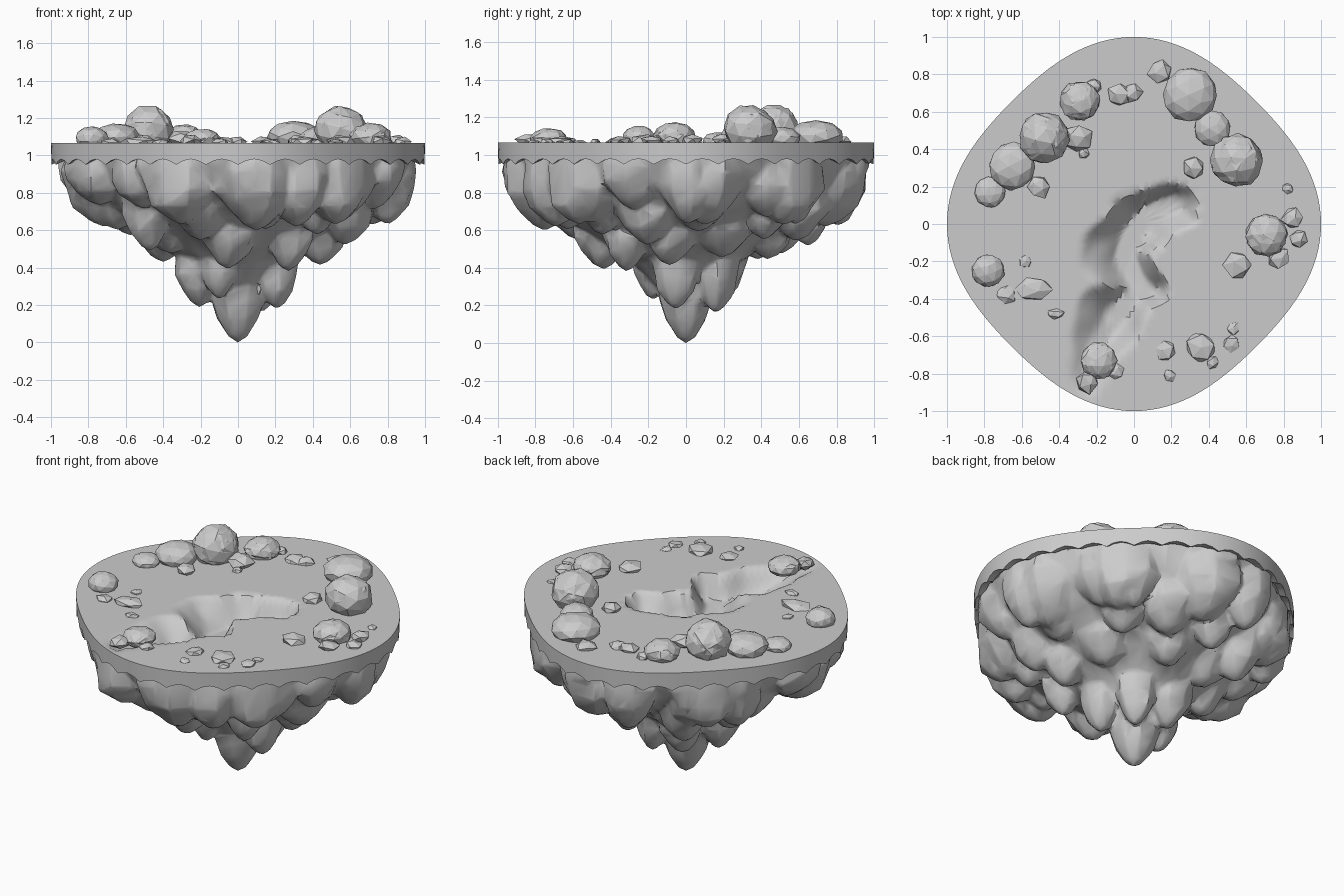
import bpy, bmesh, math, random
from mathutils import Vector, Matrix, noise

if "Cube" in bpy.data.objects:
    bpy.data.objects.remove(bpy.data.objects["Cube"])

random.seed(4)
TAU = 2 * math.pi


def outline(a):
    """Rounded-diamond plan radius at angle a."""
    return 0.96 + 0.037 * math.cos(4 * a)


def finish(bm, name, smooth=None):
    me = bpy.data.meshes.new(name)
    bmesh.ops.recalc_face_normals(bm, faces=bm.faces)
    bm.to_mesh(me)
    bm.free()
    ob = bpy.data.objects.new(name, me)
    bpy.context.collection.objects.link(ob)
    if smooth:
        bpy.ops.object.select_all(action='DESELECT')
        ob.select_set(True)
        bpy.context.view_layer.objects.active = ob
        bpy.ops.object.shade_smooth_by_angle(angle=math.radians(smooth))
    return ob


def bridge(bm, lo, hi):
    n = len(lo)
    for i in range(n):
        bm.faces.new((lo[i], lo[(i + 1) % n], hi[(i + 1) % n], hi[i]))


def lathe(bm, rows, n, fn):
    """Closed solid: rows of (radius, z), fn places each point."""
    rings = [[bm.verts.new(fn(r, z, TAU * i / n)) for i in range(n)] for r, z in rows]
    for lo, hi in zip(rings, rings[1:]):
        bridge(bm, lo, hi)
    bm.faces.new(rings[0][::-1])
    bm.faces.new(rings[-1])


LUMP = [(.03, 0), (.33, .07), (.7, .25), (.95, .47), (1, .72), (.9, 1)]


def lump(bm, x, y, tip, top, w, jit=.13):
    turn = random.random() * TAU

    def place(r, z, a):
        k = r * w * random.uniform(1 - jit, 1 + jit)
        return (x + k * math.cos(a + turn), y + k * math.sin(a + turn), tip + (top - tip) * z)
    lathe(bm, LUMP, 8, place)


# hanging rock mass: tapering core plus rings of pointed lumps
bm = bmesh.new()
CORE = [(.1, .25), (.29, .43), (.52, .58), (.74, .72), (.87, .85), (.95, 1.0)]
lathe(bm, CORE, 40, lambda r, z, a: (r * outline(a) * math.cos(a), r * outline(a) * math.sin(a), z))
# (count, ring radius, tip z, top z, half width)
for n, rad, tip, top, w in ((15, .82, .68, 1.03, .185), (12, .65, .54, .9, .17),
                            (8, .45, .42, .76, .16), (5, .22, .22, .56, .13)):
    off = random.random()
    for i in range(n):
        a = TAU * (i + off + random.uniform(-.25, .25)) / n
        r = rad * outline(a) * random.uniform(.95, 1.02)
        lump(bm, r * math.cos(a), r * math.sin(a), tip + random.uniform(-.07, .07),
             top, w * random.uniform(.85, 1.15))
# larger lumps around the rim, then the central spike
for x, y, tip, w in ((-.3, -.71, .63, .22), (.1, -.75, .6, .23), (.72, .1, .63, .22), (-.72, -.1, .62, .22),
                     (.1, .74, .62, .23), (.55, .52, .63, .22), (-.52, .54, .63, .22), (.52, -.5, .64, .22)):
    lump(bm, x, y, tip, 1.03, w)
lump(bm, 0, 0, 0, .5, .165, .05)
# keep every lump inside the slab outline
for v in bm.verts:
    lim = .982 * outline(math.atan2(v.co.y, v.co.x))
    r = v.co.xy.length
    if r > lim:
        v.co.x *= lim / r
        v.co.y *= lim / r
raw = finish(bm, "rock_raw")
m = raw.modifiers.new("fuse", 'REMESH')
m.mode = 'VOXEL'
m.voxel_size = .016
raw.modifiers.new("facet", 'DECIMATE').ratio = .1
dg = bpy.context.evaluated_depsgraph_get()
fused = bpy.data.meshes.new_from_object(raw.evaluated_get(dg))
bpy.data.objects.remove(raw)
bm = bmesh.new()
bm.from_mesh(fused)
# open the hidden top under the slab and settle the tip on z = 0
bmesh.ops.delete(bm, geom=[f for f in bm.faces if f.calc_center_median().z > .95 and f.normal.z > .5],
                 context='FACES')
low = min(v.co.z for v in bm.verts)
for v in bm.verts:
    if v.co.z < .3:
        v.co.z -= low * (1 - v.co.z / .3)
finish(bm, "hanging_rock", 35)

# ground slab with a carved winding channel and a scalloped rim
# (x, y, half width, depth)
PATH = [(.2, .08, .14, .11), (.03, 0, .18, .16), (-.07, -.15, .18, .16), (.05, -.37, .14, .14),
        (-.11, -.48, .18, .14), (-.18, -.62, .14, .08), (-.24, -.82, .08, .03)]


def depth(x, y):
    best = 0
    n1, n2 = noise.noise((x * 6, y * 6, 1.3)), noise.noise((x * 6, y * 6, 5.7))
    x, y = x + .05 * n1, y + .05 * n2
    for p, q in zip(PATH, PATH[1:]):
        for k in range(8):
            px, py, w, d = (u + (v - u) * k / 8 for u, v in zip(p, q))
            # gentle bank on the left, steep bank on the right
            dx = x - px
            t = max(0, 1 - math.hypot(dx * (1.2 if dx > 0 else .85), y - py) / w)
            best = max(best, d * min(1, t * (1.9 if dx > 0 else 1.3)))
    return best


bm = bmesh.new()
N, R = 144, 32
rings = []
for j in range(1, R + 1):
    ring = []
    for i in range(N):
        a = TAU * i / N
        r = outline(a) * j / R * 1.003
        x, y = r * math.cos(a), r * math.sin(a)
        ring.append(bm.verts.new((x, y, 1.065 - depth(x, y))))
    rings.append(ring)
for s, z, amp in ((1, .95, .03), (.955, .97, .015)):
    ring = []
    for i in range(N):
        a = TAU * i / N
        r = outline(a) * s
        ring.append(bm.verts.new((r * math.cos(a), r * math.sin(a), z + amp * abs(math.sin(18 * a)))))
    rings.append(ring)
for lo, hi in zip(rings, rings[1:]):
    bridge(bm, lo, hi)
mid = bm.verts.new((0, 0, 1.065 - depth(0, 0)))
for i in range(N):
    bm.faces.new((mid, rings[0][i], rings[0][(i + 1) % N]))
finish(bm, "ground_slab", 35)


def rock(name, x, y, r, top, sub=1, jit=.12, stretch=1.0, layers=1):
    bm = bmesh.new()
    for _ in range(layers):
        new = bmesh.ops.create_icosphere(bm, subdivisions=sub, radius=1)['verts']
        rot = Matrix.Rotation(random.random() * TAU, 3, 'Z') @ Matrix.Rotation(random.random() * TAU, 3, 'X')
        for v in new:
            v.co = rot @ v.co * random.uniform(1 - jit, 1 + jit * .4)
    base = 1.045
    hi = max(v.co.z for v in bm.verts)
    half = min(r, (top - base) * .6)
    for v in bm.verts:
        z = max(base, top - (hi - v.co.z) * half)
        v.co = Vector((x + v.co.x * r * stretch, y + v.co.y * r, z))
    finish(bm, name)


# leafy bushes: overlapping rough balls that give a creased surface
for i, (x, y, r, top) in enumerate(((-.48, .46, .14, 1.265), (.55, .34, .145, 1.265), (-.29, .66, .11, 1.165),
                                    (.71, -.06, .115, 1.175), (-.19, -.73, .1, 1.14))):
    rock(f"bush_{i}", x, y, r, top, 2, .09, layers=2)

# boulders
for i, (x, y, r, top) in enumerate(((.3, .69, .15, 1.185), (.42, .51, .1, 1.15), (-.65, .31, .13, 1.17),
                                    (-.77, .17, .085, 1.12), (-.78, -.25, .09, 1.155))):
    rock(f"boulder_{i}", x, y, r, top, 2, .05)

# small stones
for i, (x, y, r, top) in enumerate((
        (-.51, .2, .07, 1.11), (-.3, .46, .08, 1.13), (.32, .3, .07, 1.11), (.55, -.22, .085, 1.11),
        (-.68, -.38, .06, 1.09), (.36, -.66, .09, 1.1), (.17, -.68, .06, 1.09), (.42, -.74, .04, 1.085),
        (.52, -.64, .05, 1.085), (.53, -.56, .04, 1.08), (.19, -.81, .04, 1.08), (-.08, .69, .07, 1.1),
        (-.01, .7, .06, 1.1), (.14, .82, .07, 1.1), (.82, .19, .035, 1.08), (.85, .03, .065, 1.11),
        (.88, -.08, .055, 1.1), (.77, -.18, .065, 1.1), (-.25, -.84, .07, 1.11), (-.1, -.79, .05, 1.09),
        (-.27, .38, .035, 1.09), (-.21, .74, .045, 1.1), (-.58, -.2, .04, 1.08))):
    rock(f"stone_{i}", x, y, r, top, 1, .2)
rock("long_stone", -.53, -.35, .065, 1.1, 1, .2, 1.7)
rock("flat_stone", -.42, -.48, .03, 1.085, 1, .2, 1.8)
